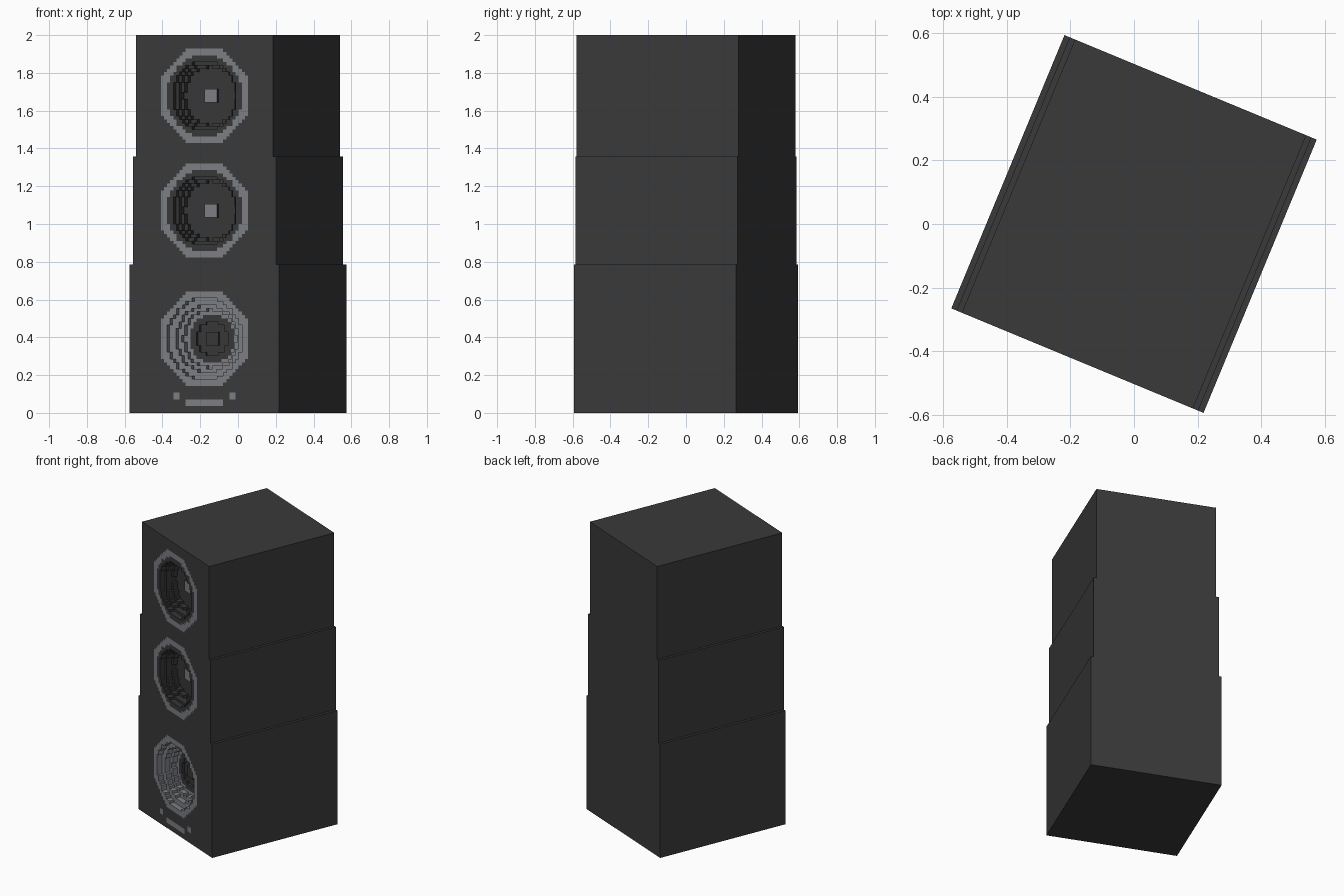
import bpy, bmesh, math
from mathutils import Matrix

if "Cube" in bpy.data.objects:
    bpy.data.objects.remove(bpy.data.objects["Cube"])

V = 2 / 112            # block unit: the model is laid out on a fine block grid
HALF_DEPTH = 26        # half cabinet depth in blocks


def material(name, rgb):
    m = bpy.data.materials.new(name)
    m.diffuse_color = (*rgb, 1)
    m.use_nodes = True
    m.node_tree.nodes["Principled BSDF"].inputs["Base Color"].default_value = m.diffuse_color
    return m


MATS = [material("cabinet_charcoal", (0.042, 0.042, 0.042)),
        material("trim_grey", (0.205, 0.212, 0.228)),
        material("cone_dark_grey", (0.038, 0.038, 0.039))]
CABINET, TRIM, CONE = 0, 1, 2


def driver(u, v):
    """Upper drivers: grey octagon ring, dark stepped cone, small grey cap."""
    r = math.hypot(u, v)
    if r < 2.2:
        return 5, TRIM
    for radius, depth in ((8.6, 6), (9.4, 4), (10.3, 2), (12.1, 0)):
        if r < radius:
            return depth, CONE
    return 0, TRIM


def woofer(u, v):
    """Bottom driver: wide grey stepped cone with a dark centre."""
    r = math.hypot(u, v)
    for radius, depth, mat in ((2.2, 6, CONE), (5, 7, CONE), (7.3, 6, CONE),
                               (8.6, 6, TRIM), (10, 4, TRIM), (12.1, 2, TRIM)):
        if r < radius:
            return depth, mat
    return 0, TRIM


def make_tier(name, width, z0, z1, centre, shape):
    half = width // 2

    def cell(i, k):
        """Recess depth and colour of one block of the front."""
        if not (-half <= i < half and z0 <= k < z1):
            return 0, CABINET
        u, v, z = i + 0.5, k + 0.5 - centre, k + 0.5
        if max(abs(u), abs(v)) < 14 and abs(u) + abs(v) <= 19:
            return shape(u, v)
        # slot and indicator dots under the woofer
        slot = abs(u) < 6 and 2 < z < 4
        dot = 8 < abs(u) < 10 and 4 < z < 6
        return 0, TRIM if slot or dot else CABINET

    bm = bmesh.new()
    # cabinet shell, open at the front
    bmesh.ops.create_cube(bm, size=1, matrix=Matrix.Translation((0, 0, (z0 + z1) / 2))
                          @ Matrix.Diagonal((width, 2 * HALF_DEPTH, z1 - z0, 1)))
    front = [f for f in bm.faces if f.calc_center_median().y < -HALF_DEPTH + 0.1]
    bmesh.ops.delete(bm, geom=front, context='FACES_ONLY')

    def quad(points, mat):
        bm.faces.new([bm.verts.new(p) for p in points]).material_index = mat

    # front panel with the recessed driver and its step walls
    for i in range(-half, half):
        for k in range(z0, z1):
            d, m = cell(i, k)
            y = d - HALF_DEPTH
            quad([(i, y, k), (i + 1, y, k), (i + 1, y, k + 1), (i, y, k + 1)], m)
            dl, ml = cell(i - 1, k)
            if dl != d:
                a = dl - HALF_DEPTH
                quad([(i, a, k), (i, y, k), (i, y, k + 1), (i, a, k + 1)],
                     m if d > dl else ml)
            db, mb = cell(i, k - 1)
            if db != d:
                a = db - HALF_DEPTH
                quad([(i, a, k), (i + 1, a, k), (i + 1, y, k), (i, y, k)],
                     m if d > db else mb)

    bmesh.ops.remove_doubles(bm, verts=bm.verts, dist=0.001)
    # the whole speaker is turned about the vertical axis
    bmesh.ops.transform(bm, verts=bm.verts,
                        matrix=Matrix.Rotation(math.radians(-22.5), 4, 'Z') @ Matrix.Scale(V, 4))
    me = bpy.data.meshes.new(name)
    bm.to_mesh(me)
    bm.free()
    for m in MATS:
        me.materials.append(m)
    bpy.context.collection.objects.link(bpy.data.objects.new(name, me))


# three stacked tiers, narrower towards the top
make_tier("woofer_cabinet", 48, 0, 44, 22, woofer)
make_tier("middle_cabinet", 46, 44, 76, 60, driver)
make_tier("top_cabinet", 44, 76, 112, 94, driver)
